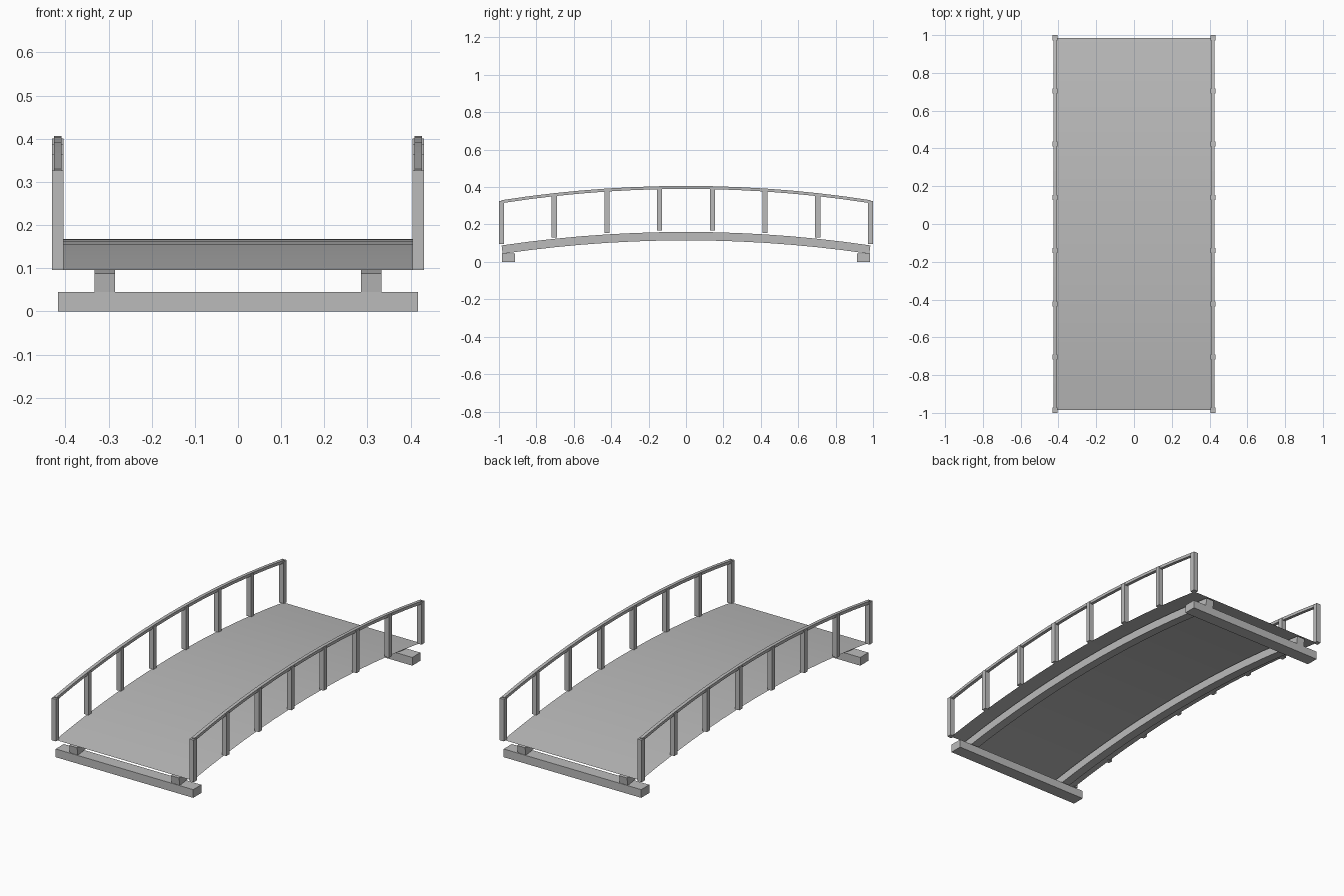
import bpy
import bmesh
from math import atan2, hypot
from mathutils import Matrix

cube = bpy.data.objects.get("Cube")
if cube:
    bpy.data.objects.remove(cube, do_unlink=True)

SPAN = 0.986       # half length of the arch
SEGMENTS = 14
DECK_END, RISE = 0.096, 0.072
RAIL_END, RAIL_RISE = 0.33, 0.076

grey = bpy.data.materials.new("light_grey")
grey.use_nodes = True
colour = (0.5, 0.5, 0.5, 1)
grey.diffuse_color = colour
grey.node_tree.nodes["Principled BSDF"].inputs["Base Color"].default_value = colour


def arch(y, end, rise):
    """Height of a shallow circular arc at y."""
    radius = (SPAN ** 2 + rise ** 2) / (2 * rise)
    return end + rise - radius + (radius ** 2 - y ** 2) ** 0.5


def finish(name, bm):
    mesh = bpy.data.meshes.new(name)
    bm.to_mesh(mesh)
    bm.free()
    mesh.materials.append(grey)
    obj = bpy.data.objects.new(name, mesh)
    bpy.context.collection.objects.link(obj)
    return obj


def add_box(bm, size, centre, tilt=0):
    matrix = (Matrix.Translation(centre) @ Matrix.Rotation(tilt, 4, "X")
              @ Matrix.Diagonal((*size, 1)))
    bmesh.ops.create_cube(bm, size=1, matrix=matrix)


def arched_bar(name, x, width, depth, end, rise):
    """Row of straight boxes whose tops follow the arch."""
    bm = bmesh.new()
    step = 2 * SPAN / SEGMENTS
    for i in range(SEGMENTS):
        y0 = -SPAN + i * step
        z0, z1 = arch(y0, end, rise), arch(y0 + step, end, rise)
        tilt = atan2(z1 - z0, step)
        mid = Matrix.Translation((x, y0 + step / 2, (z0 + z1) / 2))
        centre = mid @ Matrix.Rotation(tilt, 4, "X")
        centre = centre @ Matrix.Translation((0, 0, -depth / 2))
        add_box(bm, (width, hypot(step, z1 - z0), depth), centre.translation, tilt)
    return finish(name, bm)


# Deck: a thin curved sheet
bm = bmesh.new()
bmesh.ops.create_grid(bm, x_segments=1, y_segments=SEGMENTS, size=1)
for v in bm.verts:
    v.co.x *= 0.416
    v.co.y *= SPAN
    v.co.z = arch(v.co.y, DECK_END, RISE)
for f in bm.faces:
    f.smooth = True
finish("deck", bm)

# Railings and support beams on both sides
for side, s in (("left", 1), ("right", -1)):
    arched_bar(side + "_beam", s * 0.309, 0.048, 0.045, DECK_END - 0.008, RISE)
    arched_bar(side + "_handrail", s * 0.418, 0.018, 0.016, RAIL_END, RAIL_RISE)
    bm = bmesh.new()
    for i in range(8):
        y = SPAN * (2 * i / 7 - 1)
        low = arch(y, DECK_END, RISE)
        high = arch(y, RAIL_END, RAIL_RISE) - 0.004
        add_box(bm, (0.027, 0.027, high - low), (s * 0.418, y, (low + high) / 2))
    finish(side + "_railing_posts", bm)

# Footings across both ends
for name, s in (("front_footing", -1), ("back_footing", 1)):
    bm = bmesh.new()
    add_box(bm, (0.834, 0.07, 0.045), (0, s * 0.948, 0.0225))
    finish(name, bm)
